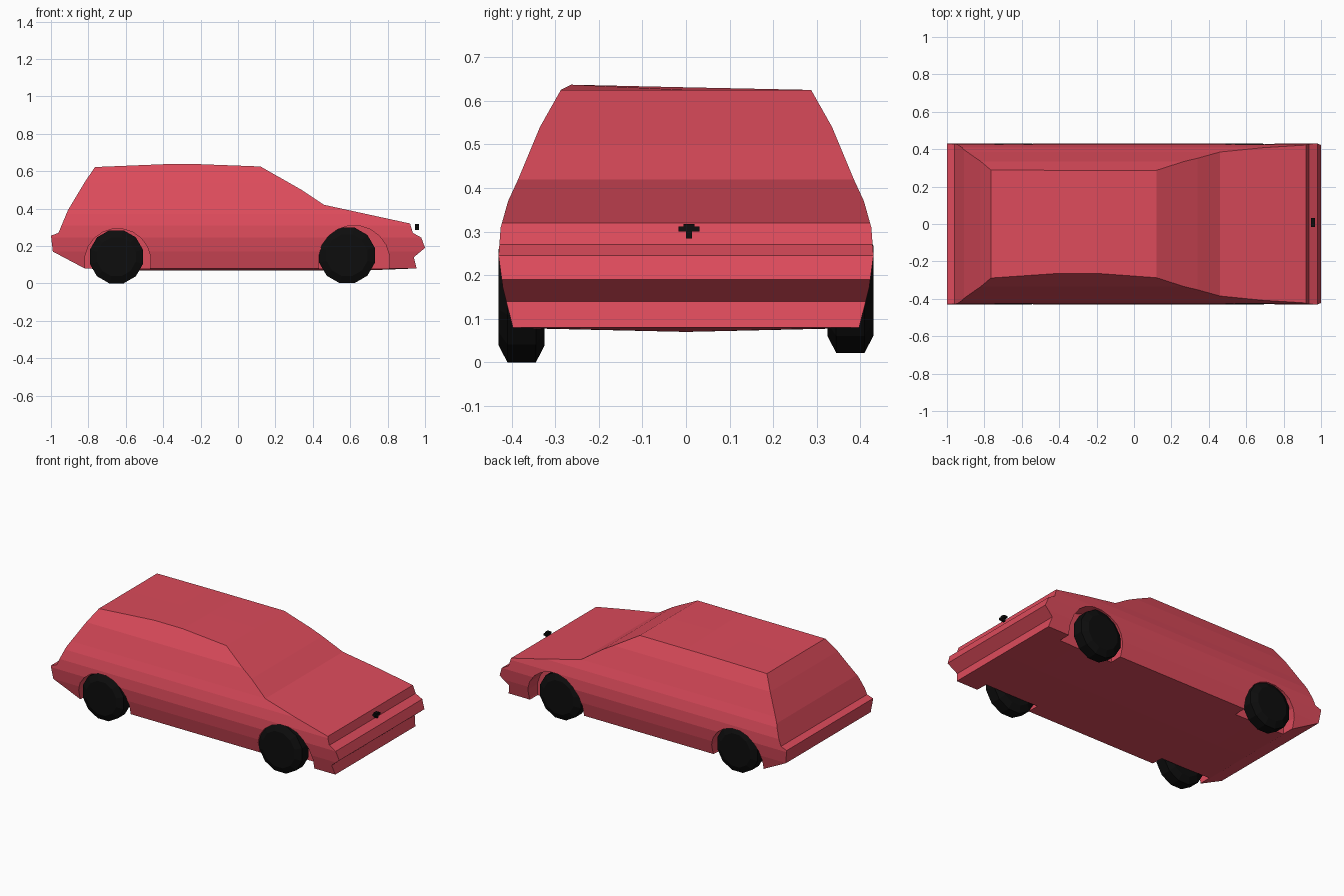
import bpy, bmesh, math
from mathutils import Matrix

old = bpy.data.objects.get("Cube")
if old:
    bpy.data.objects.remove(old, do_unlink=True)


def material(name, rgb, rough):
    m = bpy.data.materials.new(name)
    m.use_nodes = True
    m.diffuse_color = (*rgb, 1)
    bsdf = m.node_tree.nodes["Principled BSDF"]
    bsdf.inputs["Base Color"].default_value = (*rgb, 1)
    bsdf.inputs["Roughness"].default_value = rough
    return m


RED = material("red paint", (0.72, 0.07, 0.105), 0.5)
BLACK = material("black rubber", (0.004, 0.004, 0.004), 0.8)


def finish(name, bm, mat):
    bmesh.ops.recalc_face_normals(bm, faces=bm.faces[:])
    mesh = bpy.data.meshes.new(name)
    bm.to_mesh(mesh)
    bm.free()
    mesh.materials.append(mat)
    obj = bpy.data.objects.new(name, mesh)
    bpy.context.collection.objects.link(obj)
    return obj


def cylinder(bm, x, y, z, radius, width, sides):
    # Drum lying along y, with a flat at the bottom
    place = (Matrix.Translation((x, y, z)) @ Matrix.Rotation(math.pi / 2, 4, 'X')
             @ Matrix.Rotation(math.pi / sides, 4, 'Z'))
    bmesh.ops.create_cone(bm, cap_ends=True, segments=sides, radius1=radius,
                          radius2=radius, depth=width, matrix=place)


def box(bm, centre, size):
    place = Matrix.Translation(centre) @ Matrix.Diagonal((*size, 1))
    bmesh.ops.create_cube(bm, size=1, matrix=place)


# Half width of the body at each height
WIDTHS = [(0.07, 0.393), (0.08, 0.397), (0.17, 0.42), (0.245, 0.43), (0.31, 0.425),
          (0.37, 0.408), (0.42, 0.385), (0.54, 0.335), (0.625, 0.287), (0.64, 0.258)]


def half_width(z):
    for (z0, w0), (z1, w1) in zip(WIDTHS, WIDTHS[1:]):
        if z <= z1:
            return w0 + (w1 - w0) * (z - z0) / (z1 - z0)
    return WIDTHS[-1][1]


# Body: side profile extruded across, then tapered by height
PROFILE = [(-1, 0.255), (-0.96, 0.27), (-0.91, 0.39), (-0.82, 0.54), (-0.765, 0.622),
           (-0.4, 0.637), (-0.2, 0.637), (0.12, 0.625), (0.34, 0.5), (0.46, 0.42),
           (0.92, 0.32), (0.935, 0.27), (0.98, 0.245), (1, 0.19), (0.94, 0.14),
           (0.955, 0.08), (0.7, 0.079), (-0.6, 0.079), (-0.82, 0.08), (-0.99, 0.17)]
bm = bmesh.new()
face = bm.faces.new([bm.verts.new((x, -1, z)) for x, z in PROFILE])
side = bmesh.ops.extrude_face_region(bm, geom=[face])
bmesh.ops.translate(bm, vec=(0, 2, 0),
                    verts=[v for v in side["geom"] if isinstance(v, bmesh.types.BMVert)])
cuts = [((0, 0, z), (0, 0, 1)) for z, w in WIDTHS[2:8]] + [((0, 0, 0), (0, 1, 0))]
for point, normal in cuts:
    bmesh.ops.bisect_plane(bm, geom=bm.verts[:] + bm.edges[:] + bm.faces[:],
                           dist=0.0001, plane_co=point, plane_no=normal)
for v in bm.verts:
    # The roof crown leans to one side and the floor sags along the middle
    if v.co.z > 0.625:
        lean = (1 - v.co.y) / 2
        v.co.z = 0.625 + (v.co.z - 0.625) * lean
    if abs(v.co.y) < 0.01:
        if v.co.z < 0.0795:
            v.co.z = 0.07
    else:
        v.co.y = math.copysign(half_width(v.co.z), v.co.y)
body = finish("body", bm, RED)

# Wheel arches cut into both sides
bm = bmesh.new()
for y in (-0.42, 0.42):
    cylinder(bm, 0.62, y, 0.118, 0.192, 0.2, 20)
    cylinder(bm, -0.643, y, 0.115, 0.178, 0.2, 20)
cutter = finish("arch_cutter", bm, RED)
cutter.hide_render = True
cut = body.modifiers.new("arches", 'BOOLEAN')
cut.operation = 'DIFFERENCE'
cut.solver = 'EXACT'
cut.object = cutter
bpy.context.view_layer.objects.active = body
bpy.ops.object.modifier_apply(modifier=cut.name)
bpy.data.objects.remove(cutter, do_unlink=True)


# Wheels: twelve-sided drums with chamfered shoulders
def wheel(name, x, y, z, radius):
    bm = bmesh.new()
    cylinder(bm, x, y, z, radius, 0.105, 12)
    caps = [f for f in bm.faces if abs(f.normal.y) > 0.9]
    bmesh.ops.inset_region(bm, faces=caps, thickness=0.04)
    for f in bm.faces:
        if len(f.verts) == 12:
            continue
    for v in bm.verts:
        # Pull the outer rings in to leave sloped shoulders
        if math.hypot(v.co.x - x, v.co.z - z) > radius - 0.01:
            v.co.y = y + (v.co.y - y) * 0.62
    return finish(name, bm, BLACK)


wheel("front_right_wheel", 0.583, -0.377, 0.15, 0.154)
wheel("rear_right_wheel", -0.65, -0.377, 0.142, 0.147)
wheel("front_left_wheel", 0.585, 0.377, 0.165, 0.147)
wheel("rear_left_wheel", -0.645, 0.377, 0.162, 0.145)

# Small ornament ahead of the bonnet
bm = bmesh.new()
box(bm, (0.957, 0.007, 0.306), (0.022, 0.048, 0.012))
box(bm, (0.957, 0.007, 0.301), (0.02, 0.014, 0.033))
box(bm, (0.957, 0.007, 0.313), (0.02, 0.026, 0.01))
finish("bonnet_ornament", bm, BLACK)
